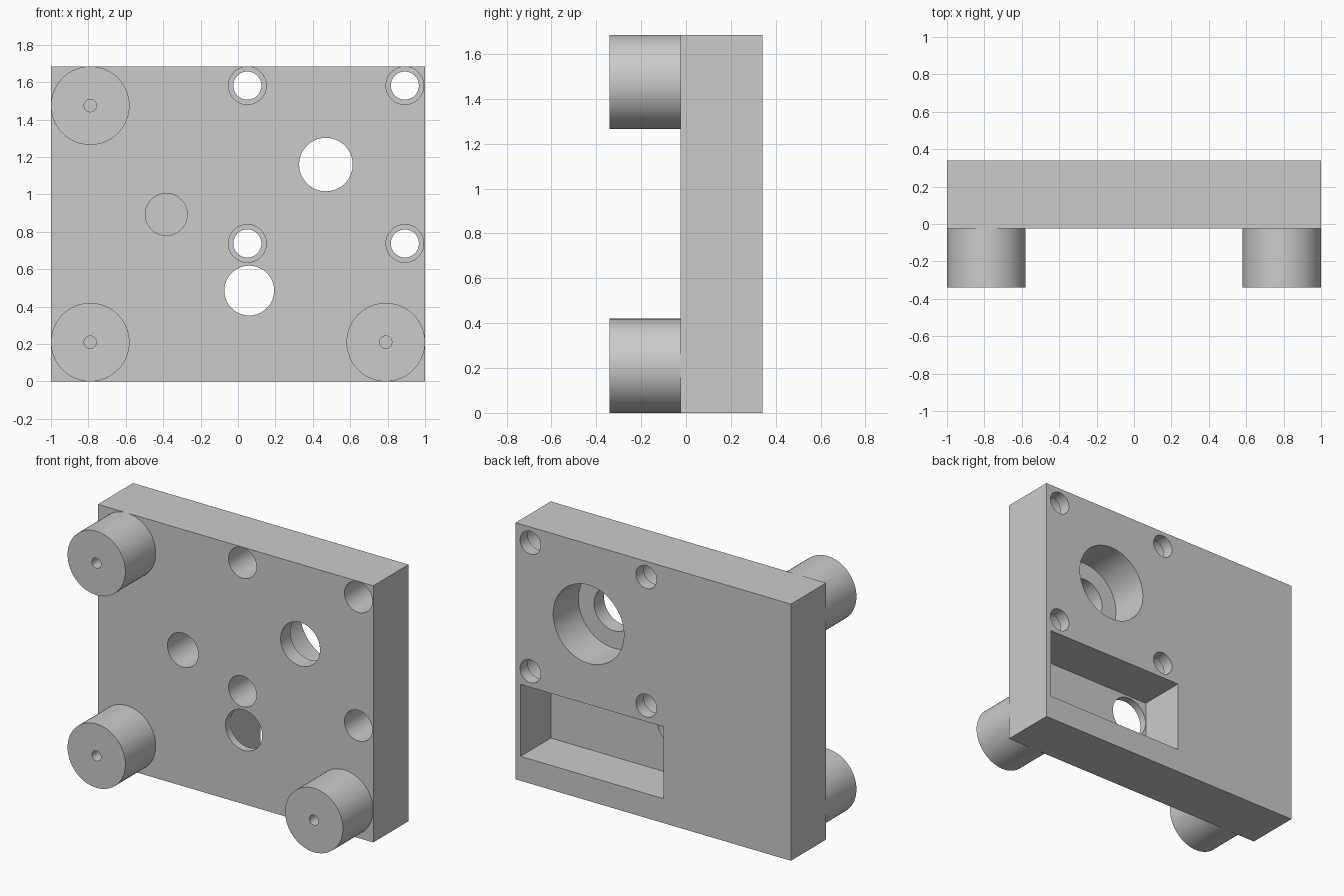
import bpy, bmesh, math
from mathutils import Matrix, Vector

if "Cube" in bpy.data.objects:
    bpy.data.objects.remove(bpy.data.objects["Cube"])

FRONT, BACK, FOOT = -0.025, 0.34, -0.34   # plate faces and boss ends along y
HEIGHT = 1.685
OVER = 0.05                               # cutter overshoot

grey = bpy.data.materials.new("light_grey")
grey.use_nodes = True
grey.diffuse_color = (0.6, 0.6, 0.6, 1)
grey.node_tree.nodes["Principled BSDF"].inputs["Base Color"].default_value = (0.6, 0.6, 0.6, 1)


def finish(name, bm):
    bmesh.ops.recalc_face_normals(bm, faces=bm.faces)
    mesh = bpy.data.meshes.new(name)
    bm.to_mesh(mesh)
    bm.free()
    mesh.materials.append(grey)
    obj = bpy.data.objects.new(name, mesh)
    bpy.context.collection.objects.link(obj)
    return obj


def box(name, x0, x1, y0, y1, z0, z1):
    bm = bmesh.new()
    size = Matrix.Diagonal((x1 - x0, y1 - y0, z1 - z0, 1))
    centre = Matrix.Translation(((x0 + x1) / 2, (y0 + y1) / 2, (z0 + z1) / 2))
    bmesh.ops.create_cube(bm, size=1, matrix=centre @ size)
    return finish(name, bm)


def turned(name, x, z, profile, steps=64):
    """Revolve (radius, y) points around a y-parallel axis at x, z."""
    bm = bmesh.new()
    verts = [bm.verts.new((x + r, y, z)) for r, y in profile]
    edges = [bm.edges.new(pair) for pair in zip(verts, verts[1:])]
    bmesh.ops.spin(bm, geom=verts + edges, cent=(x, 0, z), axis=(0, 1, 0),
                   angle=math.tau, steps=steps)
    bmesh.ops.remove_doubles(bm, verts=bm.verts, dist=0.0001)
    return finish(name, bm)


def hole(x, z, r, y0, y1):
    return turned("hole_cutter", x, z, [(0, y0), (r, y0), (r, y1), (0, y1)])


def smooth(obj):
    bpy.ops.object.select_all(action="DESELECT")
    obj.select_set(True)
    bpy.context.view_layer.objects.active = obj
    bpy.ops.object.shade_smooth_by_angle(angle=math.radians(30))


plate = box("plate", -1, 1, FRONT, BACK, 0, HEIGHT)

# Rectangular pocket in the back, with a round window through its floor
cutters = [box("pocket_cutter", -0.075, 0.964, 0.025, BACK + OVER, 0.16, 0.633),
           hole(0.06, 0.486, 0.133, FRONT - OVER, 0.1)]

# Large stepped bore, wide at the back
cutters.append(turned("bore_cutter", 0.47, 1.16, [
    (0, FRONT - OVER), (0.143, FRONT - OVER), (0.143, 0.078),
    (0.257, 0.078), (0.257, BACK + OVER), (0, BACK + OVER)]))

# Blind hole in the front
cutters.append(hole(-0.383, 0.893, 0.112, FRONT - OVER, 0.29))

# Four screw holes, counterbored from the front
for x in (0.05, 0.892):
    for z in (0.738, 1.582):
        cutters.append(turned("screw_cutter", x, z, [
            (0, FRONT - OVER), (0.101, FRONT - OVER), (0.101, 0.26),
            (0.075, 0.26), (0.075, BACK + OVER), (0, BACK + OVER)]))

bpy.context.view_layer.objects.active = plate
for cutter in cutters:
    cutter.hide_render = True
    mod = plate.modifiers.new("cut", "BOOLEAN")
    mod.operation, mod.solver, mod.object = "DIFFERENCE", "EXACT", cutter
    bpy.ops.object.modifier_apply(modifier=mod.name)
    bpy.data.objects.remove(cutter)
smooth(plate)

# Three round standoffs with a small bore in each end
for name, x, z in (("lower_right_standoff", -0.79, 0.21),
                   ("lower_left_standoff", 0.79, 0.21),
                   ("upper_right_standoff", -0.79, HEIGHT - 0.21)):
    smooth(turned(name, x, z, [(0, -0.06), (0.033, -0.06), (0.033, FOOT),
                               (0.21, FOOT), (0.21, FRONT), (0, FRONT)]))
